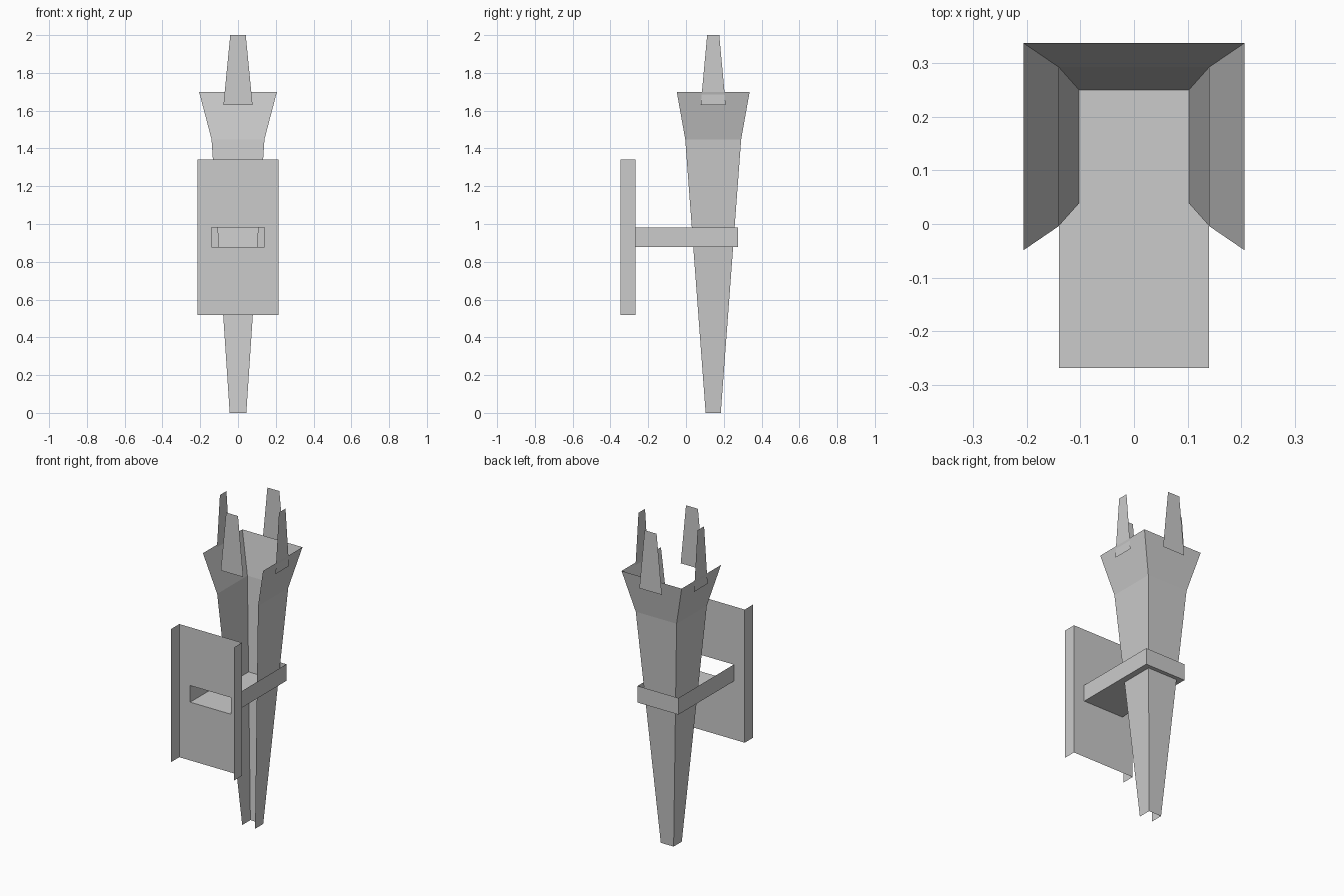
import bpy
import math
from mathutils import Matrix, Vector

cube = bpy.data.objects.get("Cube")
if cube:
    bpy.data.objects.remove(cube)

# Single plain metal colour
metal = bpy.data.materials.new("grey_metal")
metal.use_nodes = True
colour = (0.6, 0.6, 0.6, 1)
metal.diffuse_color = colour
metal.node_tree.nodes["Principled BSDF"].inputs["Base Color"].default_value = colour


def make_part(name, verts, faces):
    mesh = bpy.data.meshes.new(name)
    mesh.from_pydata(verts, [], faces)
    mesh.materials.append(metal)
    obj = bpy.data.objects.new(name, mesh)
    bpy.context.collection.objects.link(obj)
    return obj


def strip(name, rows):
    """Skin a list of equally long point rows with quads."""
    n = len(rows[0])
    faces = [(r * n + i, r * n + i + 1, (r + 1) * n + i + 1, (r + 1) * n + i)
             for r in range(len(rows) - 1) for i in range(n - 1)]
    return make_part(name, [p for row in rows for p in row], faces)


def u_row(hx, front, back, z):
    """Three-sided outline, open to the front."""
    return [(hx, front, z), (hx, back, z), (-hx, back, z), (-hx, front, z)]


AXIS_Y = 0.144      # centre line of the torch
PANEL_Y = -0.268    # wall plate face
FLANGE_Y = -0.347
HOLE_X, HOLE_LOW, HOLE_HIGH = 0.14, 0.878, 0.981

# Tapered torch body with flared rim: half width, half depth, height
sections = [(0.044, 0.04, 0), (0.14, 0.148, 1.448), (0.206, 0.193, 1.7)]
strip("torch_body", [u_row(hx, AXIS_Y - hy, AXIS_Y + hy, z)
                     for hx, hy, z in sections])

# Upright prongs around the rim
for i, side in enumerate(("front", "left", "back", "right")):
    low, high = (0.066, 0.032) if i % 2 else (0.077, 0.041)
    turn = Matrix.Translation((0, AXIS_Y, 0)) @ Matrix.Rotation(i * math.pi / 2, 4, "Z")
    outline = [(-low, 1.631), (low, 1.631), (high, 2), (-high, 2)]
    make_part(side + "_prong",
              [turn @ Vector((x, -0.2025, z)) for x, z in outline], [(0, 1, 2, 3)])

# Holder strap around the torch, with a floor
strip("holder_strap", [u_row(HOLE_X, PANEL_Y, 0.274, z) for z in (HOLE_LOW, HOLE_HIGH)])
make_part("holder_floor", u_row(HOLE_X, PANEL_Y, 0.274, HOLE_LOW), [(3, 2, 1, 0)][::1])

# Wall plate: folded side flanges and a slot where the holder joins
xs = (-0.215, -HOLE_X, HOLE_X, 0.215)
zs = (0.517, HOLE_LOW, HOLE_HIGH, 1.342)
verts = [(x, PANEL_Y, z) for z in zs for x in xs]
cells = [(r, c) for r in range(3) for c in range(3) if (r, c) != (1, 1)]
make_part("wall_plate", verts,
          [(r * 4 + c + 1, r * 4 + c, r * 4 + c + 4, r * 4 + c + 5) for r, c in cells])
for name, sign in (("left_flange", 1), ("right_flange", -1)):
    x = sign * xs[3]
    ys = (FLANGE_Y, PANEL_Y)[::sign]
    strip(name, [[(x, y, z) for y in ys] for z in (zs[0], zs[3])])
